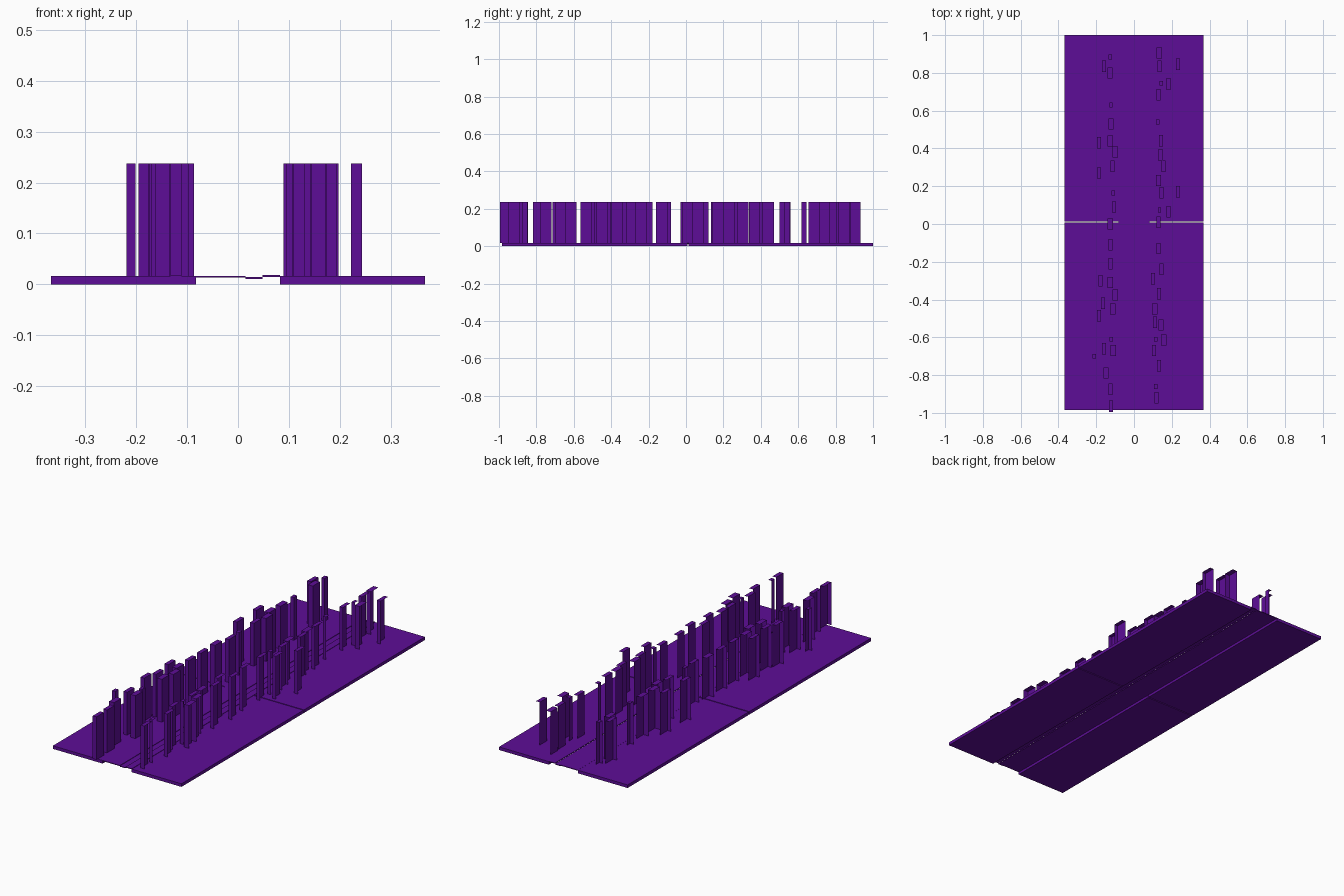
import bpy, bmesh

if "Cube" in bpy.data.objects:
    bpy.data.objects.remove(bpy.data.objects["Cube"])

purple = bpy.data.materials.new("purple")
purple.diffuse_color = (0.11, 0.004, 0.31, 1)
purple.use_nodes = True
purple.node_tree.nodes["Principled BSDF"].inputs["Base Color"].default_value = purple.diffuse_color

GROUND, ROOF = 0.016, 0.237


def finish(name, bm):
    mesh = bpy.data.meshes.new(name)
    bm.to_mesh(mesh)
    bm.free()
    mesh.materials.append(purple)
    obj = bpy.data.objects.new(name, mesh)
    bpy.context.collection.objects.link(obj)
    return obj


def box(name, x0, x1, y0, y1, z0, z1):
    bm = bmesh.new()
    bmesh.ops.create_cube(bm, size=1)
    for v in bm.verts:
        v.co = (x1 if v.co.x > 0 else x0, y1 if v.co.y > 0 else y0, z1 if v.co.z > 0 else z0)
    return finish(name, bm)


def building(x, y, w, d):
    """Open facade: roof, front wall and the wall facing the street."""
    bm = bmesh.new()
    x0, x1, y0, y1 = x - w / 2, x + w / 2, y - d / 2, y + d / 2
    lo = [bm.verts.new((px, py, GROUND)) for px, py in ((x0, y0), (x1, y0), (x1, y1), (x0, y1))]
    hi = [bm.verts.new((v.co.x, v.co.y, ROOF)) for v in lo]
    bm.faces.new(hi)
    for i in (0, 1 if x < 0 else 3):
        j = (i + 1) % 4
        bm.faces.new((lo[i], lo[j], hi[j], hi[i]))
    loose = [v for v in bm.verts if not v.link_faces]
    bmesh.ops.delete(bm, geom=loose, context='VERTS')
    finish("building", bm)


# Pavement slabs, two per side with a narrow joint
for y0, y1 in ((-0.985, 0.009), (0.014, 1.0)):
    box("left_pavement", -0.367, -0.083, y0, y1, 0, GROUND)
    box("right_pavement", 0.083, 0.367, y0, y1, 0, GROUND)

# Recessed road lanes at slightly different heights
for x0, x1, z in ((-0.083, 0.015, 0.015), (0.015, 0.048, 0.0125), (0.048, 0.083, 0.0165)):
    box("road_lane", x0, x1, -0.985, 1.0, z - 0.002, z + 0.0015)

# Building centres grouped by footprint
narrow = [
    (-.158, .835), (-.185, .43), (-.113, .305), (-.185, .27), (-.105, .09), (-.125, -.11),
    (-.125, -.21), (-.178, -.30), (-.163, -.42), (-.185, -.485), (-.16, -.66),
    (-.125, -.875), (-.122, -.965), (.135, .835), (.233, .845), (.13, .685),
    (.143, .44), (.155, .305), (.233, .17), (.145, .165), (.183, .065), (.13, .01),
    (.13, -.13), (.145, -.24), (.10, -.29), (.133, -.37), (.11, -.52),
    (.105, -.67), (.133, -.75), (.12, -.92)]
wide = [
    (-.127, .80), (-.122, .53), (-.125, .44), (-.10, .38), (-.125, 0), (-.125, -.31),
    (-.10, -.375), (-.113, -.45), (-.11, -.67), (-.148, -.79), (.133, .905), (.183, .74),
    (.14, .365), (.13, .23), (.11, -.45), (.143, -.535), (.158, -.615)]
small = [
    (-.125, .885), (-.122, .63), (-.11, .165), (-.12, -.61), (-.21, -.70),
    (.145, .745), (.125, .54), (.135, .075), (.115, -.61), (.115, -.86)]

for places, w, d in ((narrow, .021, .06), (wide, .028, .058), (small, .018, .026)):
    for x, y in places:
        building(x, y, w, d)
